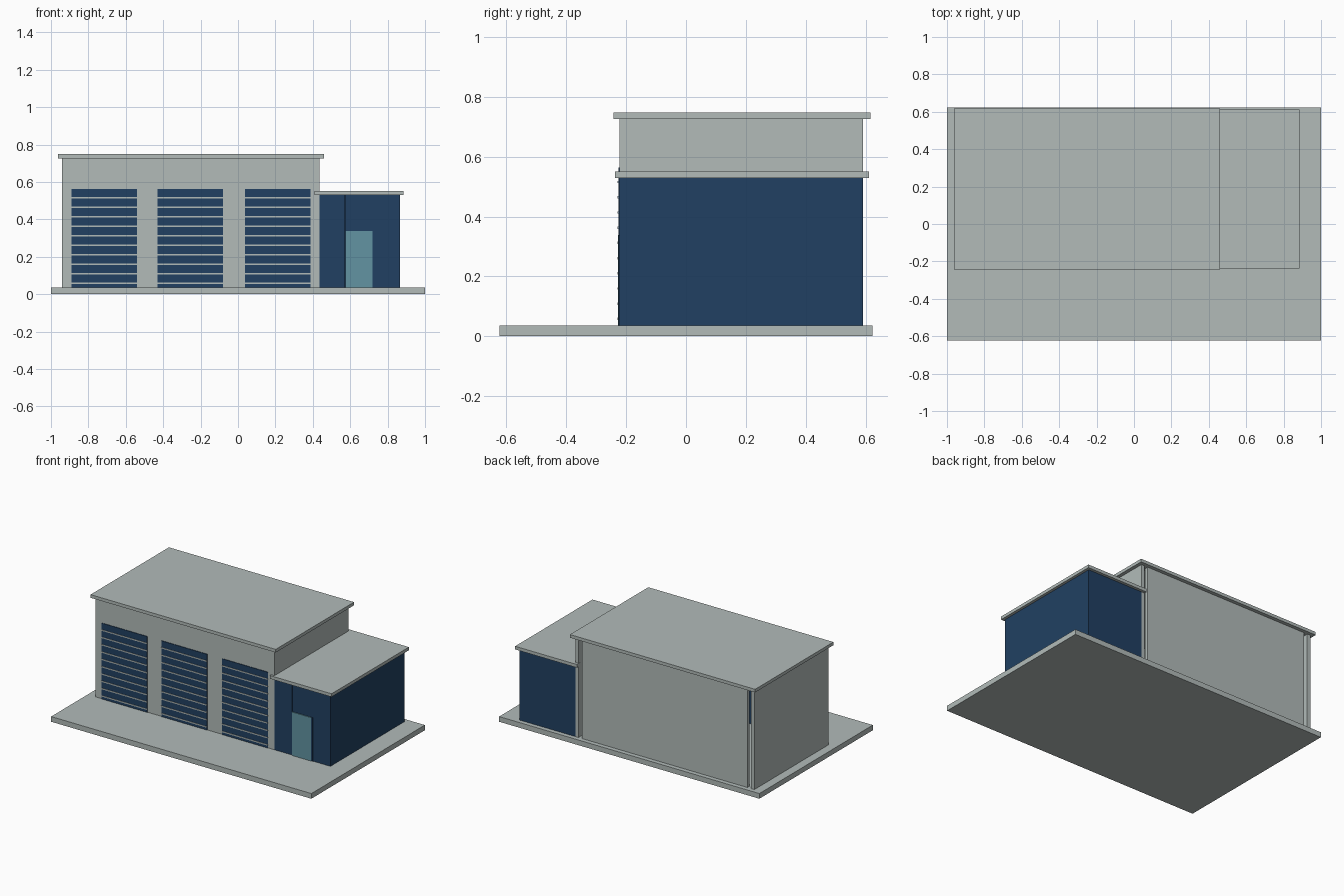
import bpy
import bmesh
from mathutils import Vector

if "Cube" in bpy.data.objects:
    bpy.data.objects.remove(bpy.data.objects["Cube"])


def material(name, rgb):
    m = bpy.data.materials.new(name)
    m.diffuse_color = (*rgb, 1)
    m.use_nodes = True
    m.node_tree.nodes["Principled BSDF"].inputs["Base Color"].default_value = m.diffuse_color
    return m


grey = material("pale_grey", (0.445, 0.497, 0.485))
blue = material("navy_blue", (0.015, 0.051, 0.122))
teal = material("teal_glass", (0.122, 0.296, 0.361))


def box(name, x, y, z, mat):
    """Axis-aligned box from (min, max) ranges."""
    bm = bmesh.new()
    bmesh.ops.create_cube(bm, size=1)
    lo, hi = Vector((x[0], y[0], z[0])), Vector((x[1], y[1], z[1]))
    for v in bm.verts:
        v.co = Vector([(a + b) / 2 + c * (b - a) for a, b, c in zip(lo, hi, v.co)])
    mesh = bpy.data.meshes.new(name)
    bm.to_mesh(mesh)
    bm.free()
    mesh.materials.append(mat)
    ob = bpy.data.objects.new(name, mesh)
    bpy.context.collection.objects.link(ob)
    return ob


FLOOR, HALL_TOP, OFFICE_TOP = 0.036, 0.726, 0.529
FRONT, BACK, T = -0.222, 0.592, 0.025
DOOR_TOP = 0.563
LEFT, MID, RIGHT = -0.94, 0.436, 0.866

# Ground slab
box("ground_slab", (-1, 1), (-0.623, 0.623), (0, FLOOR), grey)

# Garage hall shell; the back wall stops short of the side walls
box("hall_left_wall", (LEFT, LEFT + T), (FRONT, BACK), (FLOOR, HALL_TOP), grey)
box("hall_right_wall", (MID - T, MID), (FRONT, BACK), (FLOOR, HALL_TOP), grey)
box("hall_back_wall", (-0.887, 0.385), (BACK - T, BACK), (FLOOR, HALL_TOP), grey)
box("hall_roof", (-0.963, 0.46), (-0.243, 0.617), (HALL_TOP, 0.748), grey)

# Front wall: lintel, piers and three roller doors
x_in = (LEFT + T, MID - T)
box("front_lintel", x_in, (FRONT, FRONT + T), (DOOR_TOP, HALL_TOP), grey)
doors = [(-0.89, -0.54), (-0.43, -0.08), (0.037, 0.387)]
edges = [x_in[0]] + [e for d in doors for e in d] + [x_in[1]]
for i in range(0, len(edges), 2):
    box("front_pier", (edges[i], edges[i + 1]), (FRONT, FRONT + T), (FLOOR, DOOR_TOP), grey)
for d in doors:
    box("roller_door", d, (FRONT - 0.004, FRONT + T), (FLOOR, DOOR_TOP), blue)
    for k in range(10):
        z = 0.058 + k * 0.0508
        box("roller_door_slat_line", d, (FRONT - 0.007, FRONT - 0.003),
            (z - 0.004, z + 0.004), grey)

# Office annex: front panels around the entrance, side and back walls, roof
yf = (FRONT, FRONT + T)
box("office_front_left", (MID, 0.57), yf, (FLOOR, OFFICE_TOP), blue)
box("office_front_lintel", (0.575, 0.73), yf, (0.338, OFFICE_TOP), blue)
box("office_front_right", (0.73, RIGHT), yf, (FLOOR, OFFICE_TOP), blue)
box("office_right_wall", (RIGHT - T, RIGHT), (FRONT + T, BACK - T), (FLOOR, OFFICE_TOP), blue)
box("office_back_wall", (MID, RIGHT), (BACK - T, BACK), (FLOOR, OFFICE_TOP), blue)
box("office_roof", (0.41, 0.885), (-0.237, 0.612), (OFFICE_TOP, 0.551), grey)

# Glazed entrance door with slim jamb
box("entrance_door", (0.575, 0.719), (FRONT - 0.006, FRONT + T), (FLOOR, 0.338), teal)
box("entrance_jamb", (0.719, 0.73), (FRONT - 0.004, FRONT + T), (FLOOR, 0.338), blue)
